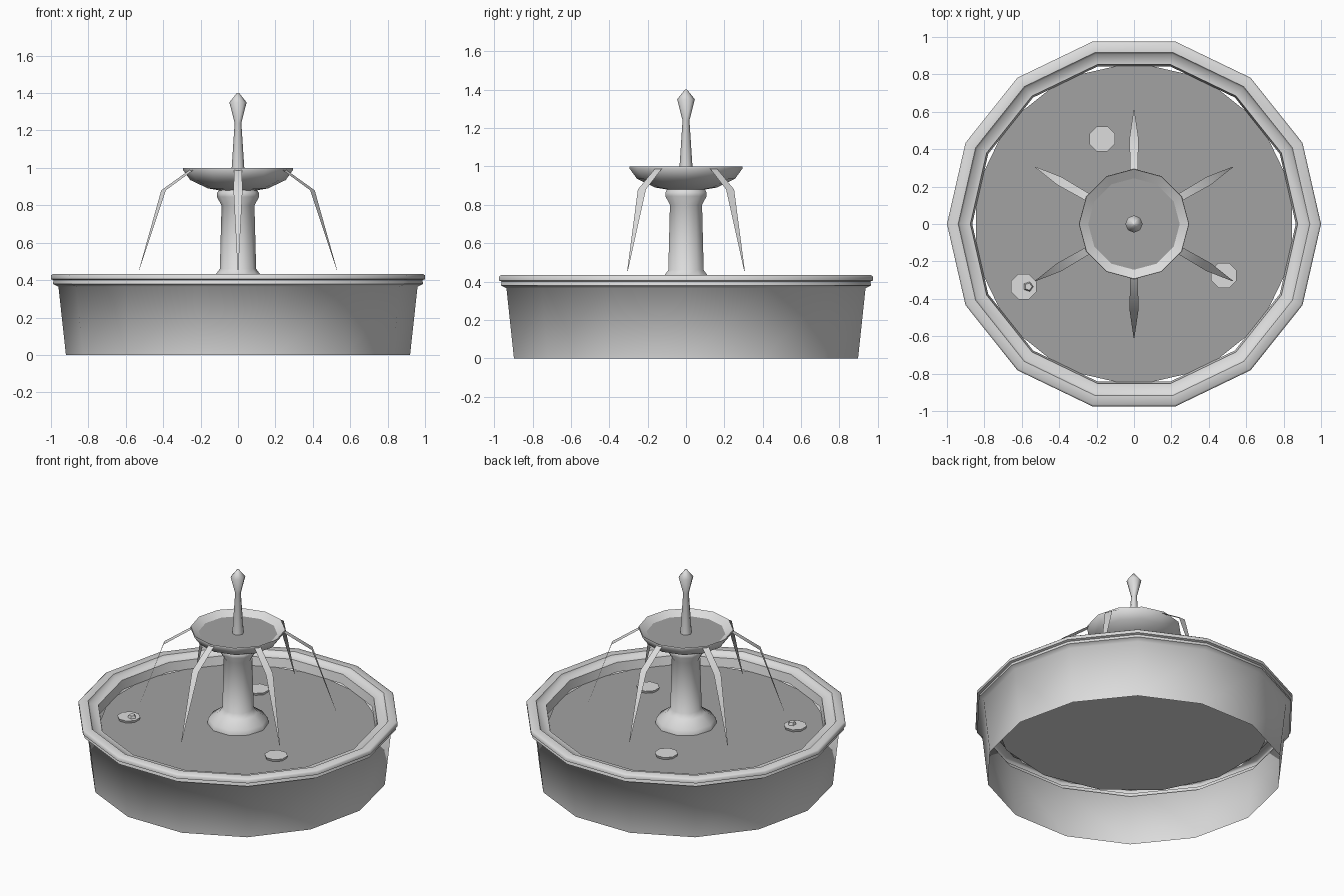
import bpy, bmesh, math
from mathutils import Vector

if "Cube" in bpy.data.objects:
    bpy.data.objects.remove(bpy.data.objects["Cube"])


def material(name, v):
    m = bpy.data.materials.new(name)
    m.diffuse_color = (v, v, v, 1)
    m.use_nodes = True
    m.node_tree.nodes["Principled BSDF"].inputs["Base Color"].default_value = m.diffuse_color
    return m


STONE = material("light stone grey", 0.72)
WATER = material("water grey", 0.36)


def finish(bm, name, mat, angle):
    me = bpy.data.meshes.new(name)
    bm.to_mesh(me)
    bm.free()
    me.materials.append(mat)
    ob = bpy.data.objects.new(name, me)
    bpy.context.collection.objects.link(ob)
    bpy.ops.object.select_all(action='DESELECT')
    ob.select_set(True)
    bpy.context.view_layer.objects.active = ob
    bpy.ops.object.shade_smooth_by_angle(angle=math.radians(angle))
    return ob


def lathe(name, profile, n, mat, at=(0, 0), turn=0.0, cap_top=False, angle=60):
    """Revolve (radius, z) points, listed from the outside bottom upwards."""
    bm = bmesh.new()
    rings = []
    for r, z in profile:
        rings.append([bm.verts.new((at[0] + r * math.cos(turn + math.tau * i / n),
                                    at[1] + r * math.sin(turn + math.tau * i / n), z))
                      for i in range(n)])
    for a, b in zip(rings, rings[1:]):
        for i in range(n):
            j = (i + 1) % n
            bm.faces.new((a[i], a[j], b[j], b[i]))
    if cap_top:
        bm.faces.new(rings[-1])
    return finish(bm, name, mat, angle)


# Open-bottomed basin with stepped rim
lathe("basin", [(0.92, 0), (0.96, 0.365), (0.99, 0.38), (0.985, 0.40), (1.0, 0.405),
                (1.0, 0.425), (0.99, 0.433), (0.94, 0.433), (0.93, 0.415),
                (0.875, 0.41), (0.865, 0.35)], 14, STONE)

# Pool surface, turned half a side against the basin, over a stone floor
lathe("pool_water", [(0.866, 0.352)], 14, WATER, turn=math.pi / 14, cap_top=True)
floor = lathe("pool_floor", [(0.866, 0.346)], 14, STONE, turn=math.pi / 14, cap_top=True)
floor.data.flip_normals()

# Pedestal with flared foot and capital
lathe("pedestal", [(0.19, 0.35), (0.185, 0.385), (0.12, 0.43), (0.097, 0.46), (0.088, 0.80),
                   (0.113, 0.845), (0.113, 0.865), (0.10, 0.885)], 10, STONE)

# Upper bowl and its water
lathe("upper_bowl", [(0.10, 0.88), (0.16, 0.89), (0.255, 0.935), (0.295, 0.99),
                     (0.293, 1.0), (0.24, 0.965)], 12, STONE)
lathe("bowl_water", [(0.245, 0.968)], 12, WATER, cap_top=True)

# Finial spout
lathe("finial", [(0.036, 0.965), (0.018, 1.24), (0.046, 1.35), (0.006, 1.40)],
      8, STONE, cap_top=True)

# Six flat falling jets: (radius, z, half width)
JET = [(0.285, 0.99, 0.021), (0.46, 0.88, 0.024), (0.61, 0.455, 0.002)]
for k in range(6):
    a = math.pi / 2 + k * math.pi / 3
    out, side = Vector((math.cos(a), math.sin(a), 0)), Vector((-math.sin(a), math.cos(a), 0))
    bm = bmesh.new()
    rows = [[bm.verts.new(out * r + side * w * s + Vector((0, 0, z))) for s in (-1, 1)]
            for r, z, w in JET]
    for p, q in zip(rows, rows[1:]):
        bm.faces.new((p[0], q[0], q[1], p[1]))
    finish(bm, f"water_jet_{k + 1}", STONE, 60)

# Floating pads, one with a small bud
for k, (x, y) in enumerate([(-0.17, 0.455), (-0.59, -0.335), (0.48, -0.275)]):
    lathe(f"floating_pad_{k + 1}", [(0.068, 0.352), (0.073, 0.368)], 8, STONE,
          at=(x, y), turn=math.pi / 8, cap_top=True)
lathe("pad_bud", [(0.027, 0.368), (0.02, 0.385)], 5, STONE,
      at=(-0.565, -0.335), cap_top=True)
